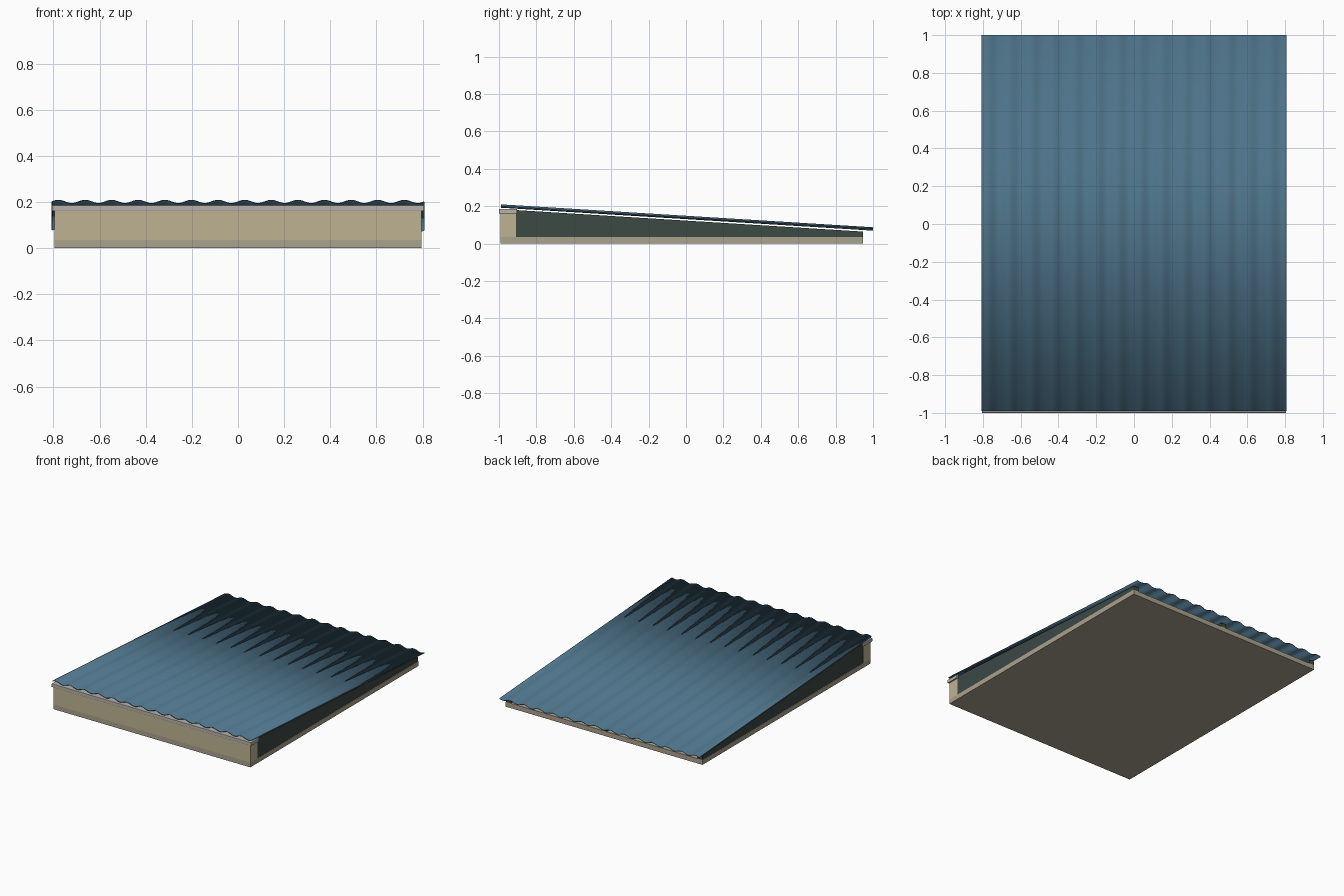
import bpy, bmesh, math

if "Cube" in bpy.data.objects:
    bpy.data.objects.remove(bpy.data.objects["Cube"])


def material(name, rgb):
    m = bpy.data.materials.new(name)
    m.diffuse_color = (*rgb, 1)
    m.use_nodes = True
    m.node_tree.nodes["Principled BSDF"].inputs["Base Color"].default_value = m.diffuse_color
    return m


BASE = material("base_stone", (0.40, 0.36, 0.27))
WALL = material("wall_render", (0.52, 0.45, 0.29))
CAP = material("coping_grey", (0.47, 0.44, 0.40))
DARK = material("dark_panel", (0.045, 0.065, 0.06))
BLUE = material("blue_sheet", (0.075, 0.17, 0.25))


def make_object(name, bm, mat):
    bmesh.ops.recalc_face_normals(bm, faces=bm.faces)
    me = bpy.data.meshes.new(name)
    bm.to_mesh(me)
    bm.free()
    me.materials.append(mat)
    ob = bpy.data.objects.new(name, me)
    bpy.context.collection.objects.link(ob)
    return ob


def prism(name, profile, x0, x1, mat, bevel=0):
    """Extrude a (y, z) side profile from x0 to x1."""
    bm = bmesh.new()
    face = bm.faces.new([bm.verts.new((x0, y, z)) for y, z in profile])
    ext = bmesh.ops.extrude_face_region(bm, geom=[face])
    verts = [g for g in ext["geom"] if isinstance(g, bmesh.types.BMVert)]
    bmesh.ops.translate(bm, verts=verts, vec=(x1 - x0, 0, 0))
    ob = make_object(name, bm, mat)
    if bevel:
        mod = ob.modifiers.new("edge", "BEVEL")
        mod.width = bevel
        mod.segments = 2
    return ob


def rect(y0, y1, z0, z1):
    return [(y0, z0), (y1, z0), (y1, z1), (y0, z1)]


# Floor slab, front wall and its coping
prism("base_slab", rect(-0.993, 0.945, 0, 0.035), -0.795, 0.795, BASE)
prism("front_wall", rect(-0.993, -0.91, 0.035, 0.165), -0.795, 0.795, WALL)
prism("wall_coping", rect(-1.0, -0.904, 0.161, 0.186), -0.806, 0.806, CAP, 0.003)

# Tapered supports under the sheet: two sides and the middle
taper = [(-0.91, 0.035), (0.945, 0.035), (0.945, 0.064), (-0.91, 0.179)]
for name, x in (("left_support", -0.773), ("middle_support", 0), ("right_support", 0.773)):
    prism(name, taper, x - 0.02, x + 0.02, DARK)

# Corrugated roof sheet, sloping down to the back
WAVES, STEPS, HALF = 14, 12, 0.807
bm = bmesh.new()
rows = []
for y, z in ((-0.99, 0.2005), (1.0, 0.078)):
    row = []
    for i in range(WAVES * STEPS + 1):
        wave = 0.007 * math.sin(2 * math.pi * i / STEPS)
        row.append(bm.verts.new((-HALF + 2 * HALF * i / (WAVES * STEPS), y, z + wave)))
    rows.append(row)
for i in range(WAVES * STEPS):
    bm.faces.new((rows[0][i], rows[0][i + 1], rows[1][i + 1], rows[1][i]))
sheet = make_object("corrugated_sheet", bm, BLUE)
mod = sheet.modifiers.new("thickness", "SOLIDIFY")
mod.thickness = 0.004
mod.offset = 0
bpy.context.view_layer.objects.active = sheet
sheet.select_set(True)
bpy.ops.object.shade_smooth_by_angle(angle=math.radians(40))
